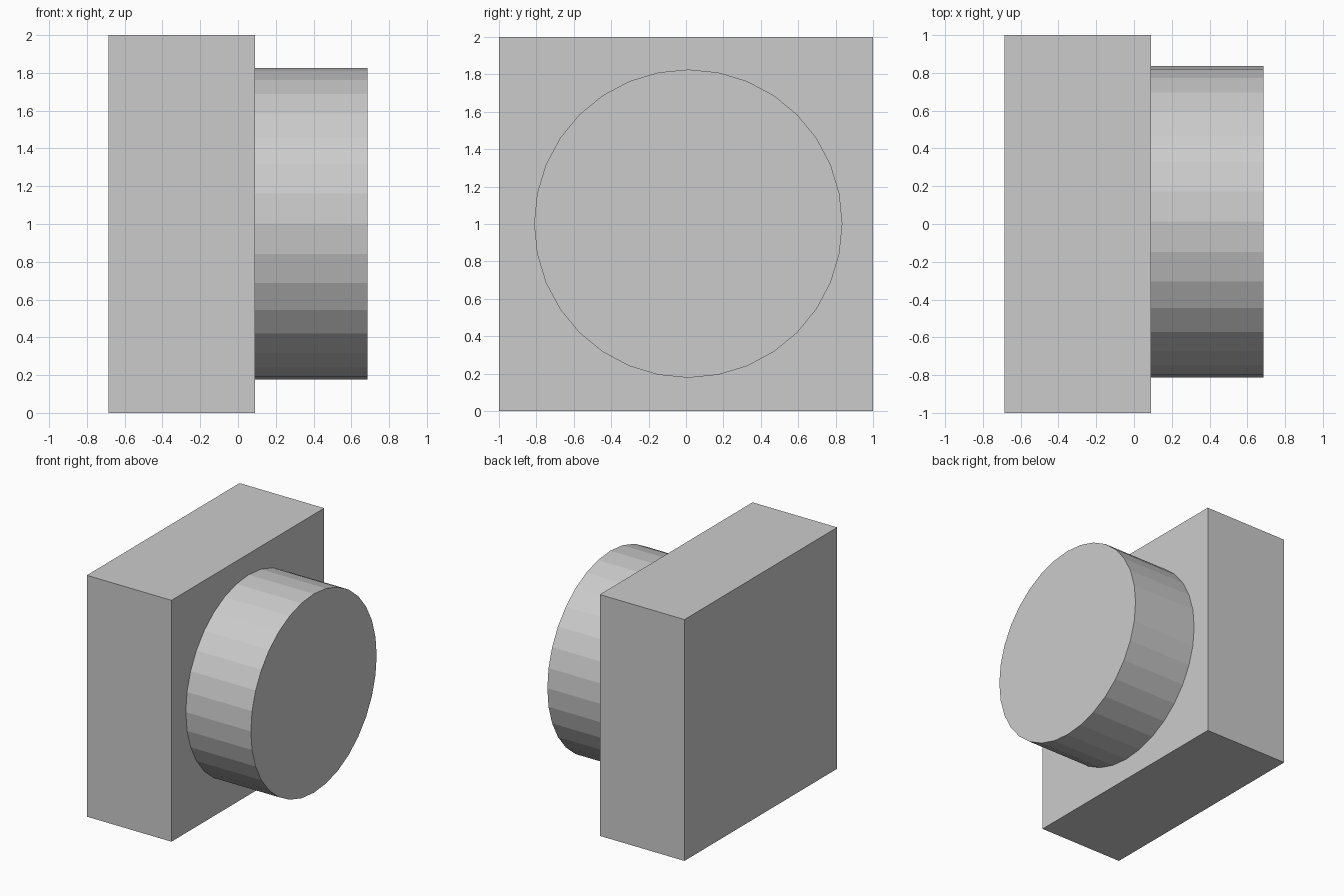
import bpy
from math import pi

if "Cube" in bpy.data.objects:
    bpy.data.objects.remove(bpy.data.objects["Cube"])

# Square backing block
x_back, x_face, x_tip = -0.686, 0.09, 0.686
bpy.ops.mesh.primitive_cube_add(size=1, location=((x_back + x_face) / 2, 0, 1))
block = bpy.context.object
block.name = "backing_block"
block.scale = (x_face - x_back, 2, 2)
bpy.ops.object.transform_apply(location=False, rotation=False, scale=True)

# Round 32-sided boss, seated slightly into the block, flat shaded
x_root = x_face - 0.01
bpy.ops.mesh.primitive_cylinder_add(
    vertices=32, radius=0.824, depth=x_tip - x_root,
    location=((x_root + x_tip) / 2, 0.012, 1.002), rotation=(0, pi / 2, 0))
bpy.context.object.name = "round_boss"
